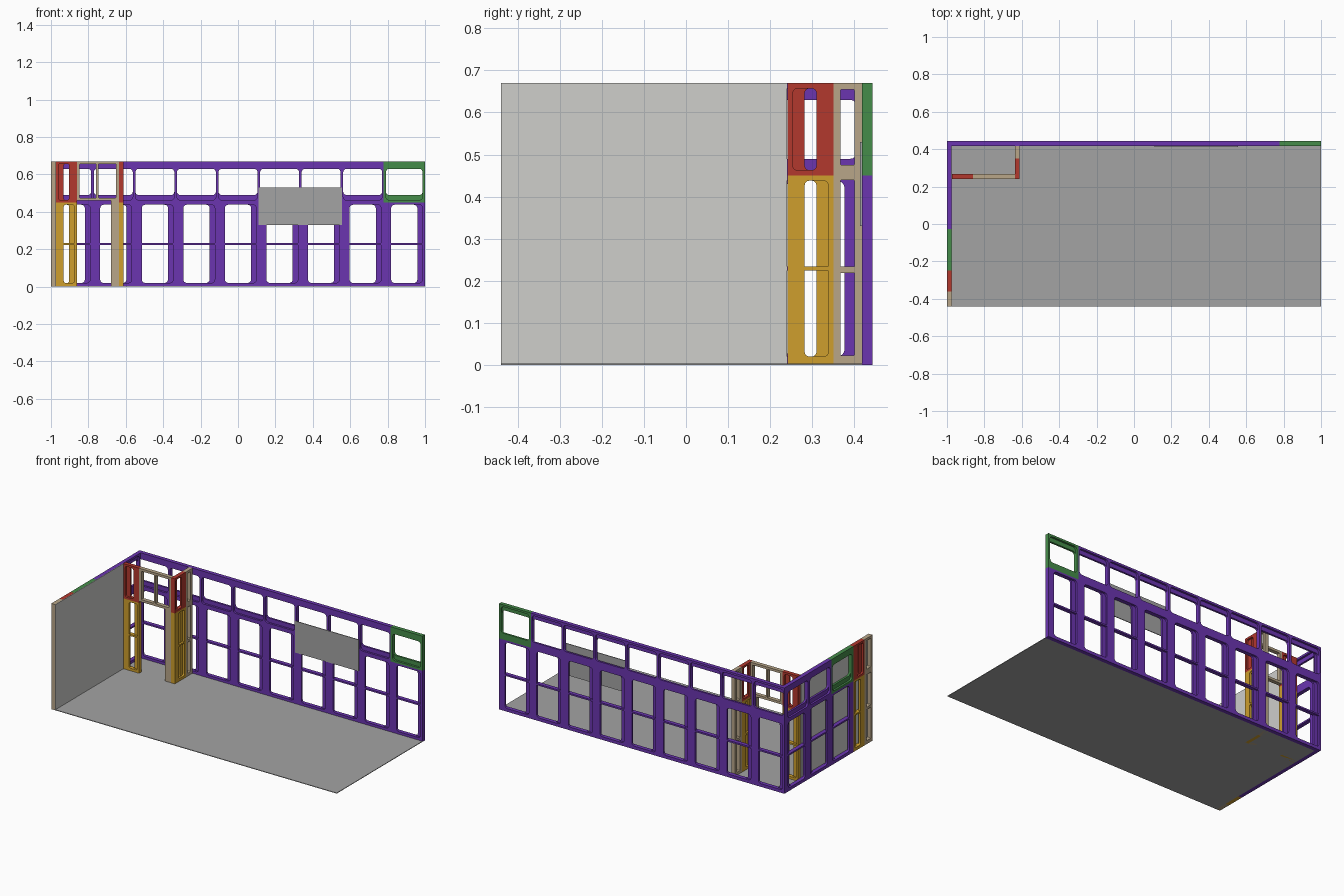
import bpy, bmesh, math
from mathutils import Vector

if "Cube" in bpy.data.objects:
    bpy.data.objects.remove(bpy.data.objects["Cube"], do_unlink=True)


def material(name, r, g, b):
    m = bpy.data.materials.new(name)
    m.use_nodes = True
    m.diffuse_color = (r, g, b, 1)
    m.node_tree.nodes["Principled BSDF"].inputs["Base Color"].default_value = (r, g, b, 1)
    return m


PURPLE = material("purple", .147, .036, .434)
GREEN = material("green", .06, .264, .068)
RED = material("red", .45, .04, .027)
YELLOW = material("ochre yellow", .62, .345, .027)
TAN = material("tan", .48, .38, .25)
GREY = material("grey", .37, .37, .37)
PALE = material("pale grey", .62, .62, .6)


def finish(bm, name, mat):
    bmesh.ops.recalc_face_normals(bm, faces=bm.faces)
    me = bpy.data.meshes.new(name)
    bm.to_mesh(me)
    bm.free()
    me.materials.append(mat)
    ob = bpy.data.objects.new(name, me)
    bpy.context.scene.collection.objects.link(ob)
    return ob


def add_box(bm, lo, hi):
    lo, hi = Vector(lo), Vector(hi)
    verts = bmesh.ops.create_cube(bm, size=1)["verts"]
    for v in verts:
        v.co = (lo + hi) / 2 + v.co * (hi - lo)


def box(name, mat, lo, hi):
    bm = bmesh.new()
    add_box(bm, lo, hi)
    return finish(bm, name, mat)


def rounded(u0, u1, z0, z1, r, steps=4):
    """Outline of a rectangle with rounded corners."""
    pts = []
    corners = ((u1 - r, z1 - r), (u0 + r, z1 - r), (u0 + r, z0 + r), (u1 - r, z0 + r))
    for k, (cu, cz) in enumerate(corners):
        for i in range(steps + 1):
            a = math.pi / 2 * (k + i / steps)
            pts.append((cu + r * math.cos(a), cz + r * math.sin(a)))
    return pts


def add_layer(place, bm, outline, holes, v0, v1):
    """Flat sheet with holes, given thickness from v0 to v1."""
    edges = []
    for loop in [outline] + holes:
        vs = [bm.verts.new(place(u, v0, z)) for u, z in loop]
        edges += [bm.edges.new((vs[i - 1], vs[i])) for i in range(len(vs))]
    normal = place(0, 1, 0)
    filled = bmesh.ops.triangle_fill(bm, edges=edges, use_beauty=True, normal=normal)
    faces = [g for g in filled["geom"] if isinstance(g, bmesh.types.BMFace)]
    out = bmesh.ops.extrude_face_region(bm, geom=faces, use_keep_orig=True)
    moved = [g for g in out["geom"] if isinstance(g, bmesh.types.BMVert)]
    bmesh.ops.translate(bm, vec=normal * (v1 - v0), verts=moved)


def frame(name, mat, axis, u, z, v, near, far, bar=None, r=.018):
    """Panel along an axis; near and far sheets have their own openings."""
    def place(a, b, c):
        return Vector((a, b, c)) if axis == "x" else Vector((b, a, c))
    bm = bmesh.new()
    outline = [(u[0], z[0]), (u[1], z[0]), (u[1], z[1]), (u[0], z[1])]
    mid = (v[0] + v[1]) / 2
    for holes, a, b in ((near, v[0], mid), (far, mid, v[1])):
        add_layer(place, bm, outline, [rounded(*h, r) for h in holes], a, b)
    if bar:
        h = near[0]
        lo, hi = min(h[0], far[0][0]), max(h[1], far[0][1])
        for a, b, s in ((v[0], mid, h), (mid, v[1], far[0])):
            add_box(bm, place(s[0], a, bar[0]), place(s[1], b, bar[1]))
    return finish(bm, name, mat)


H, SPLIT, DEPTH = .67, .45, .025
PITCH = 2 / 9
THIN, WIDE = .013, .041
LOW, HIGH = (0, SPLIT), (SPLIT, H)
BAR = (.224, .234)


def lower_panel(name, mat, axis, u0, u1, v, flip=False, r=.018):
    a = [(u0 + WIDE, u1 - THIN, .02, .438)]
    b = [(u0 + THIN, u1 - WIDE, .02, .438)]
    if flip:
        a, b = b, a
    return frame(name, mat, axis, (u0, u1), LOW, v, a, b, BAR, r)


def upper_panel(name, mat, axis, u0, u1, v, count=1, rim=THIN):
    step = (u1 - u0) / count
    spans = [(u0 + i * step + rim, u0 + (i + 1) * step - rim) for i in range(count)]
    a = [(s, e, .463, .63) for s, e in spans]
    b = [(s, e, .49, .657) for s, e in spans]
    return frame(name, mat, axis, (u0, u1), HIGH, v, a, b)


def narrow_upper(name, mat, axis, u0, u1, v, flip=False):
    a = [(u0 + THIN, u1 - WIDE, .463, .657)]
    b = [(u0 + WIDE, u1 - THIN, .463, .657)]
    if flip:
        a, b = b, a
    return frame(name, mat, axis, (u0, u1), HIGH, v, a, b, None, .011)


# Floor and sheets
box("floor", GREY, (-.975, -.44, 0), (1, .418, .004))
box("left_wall_lining", PALE, (-.975, -.44, .004), (-.972, .24, H))
box("wall_screen", GREY, (.11, .413, .33), (.555, .418, .53))

# Back wall
BACK = (.418, .443)
for i in range(9):
    lower_panel(f"back_lower_panel_{i + 1}", PURPLE, "x", -1 + i * PITCH, -1 + (i + 1) * PITCH, BACK)
upper_panel("back_upper_panels", PURPLE, "x", -1, 1 - PITCH, BACK, 8, .007)
upper_panel("back_upper_end_panel", GREEN, "x", 1 - PITCH, 1, BACK)

# Left wall
LEFT = (-1, -.975)
for i in range(3):
    top = .418 - i * PITCH
    lower_panel(f"left_lower_panel_{i + 1}", PURPLE, "y", top - PITCH, top, LEFT)
y1 = .418 - 2 * PITCH
y2 = y1 - PITCH
y3 = y2 - PITCH / 2
upper_panel("left_upper_panels", PURPLE, "y", y1, .418, LEFT, 2, .01)
upper_panel("left_upper_middle_panel", GREEN, "y", y2, y1, LEFT)
lower_panel("left_lower_narrow_panel", YELLOW, "y", y3, y2, LEFT, False, .011)
narrow_upper("left_upper_narrow_panel", RED, "y", y3, y2, LEFT)


def tan_post(name, u0, u1, v):
    lo, hi = u0 + .016, u1 - .018
    low = [(lo, hi, .022, .44)]
    high = [(lo, hi, .475, .655)]
    frame(name + "_lower", TAN, "y", (u0, u1), LOW, v, low, low, (.218, .234), .003)
    frame(name + "_upper", TAN, "y", (u0, u1), HIGH, v, high, high, None, .003)


tan_post("left_wall_end_post", -.44, y3, LEFT)

# Corner booth: front post, side post and filler
FRONT = (.241, .266)
SIDE = (-.637, -.612)
lower_panel("booth_front_lower", YELLOW, "x", -.973, -.862, FRONT, False, .011)
narrow_upper("booth_front_upper", RED, "x", -.973, -.862, FRONT)
lower_panel("booth_side_lower", YELLOW, "y", .241, .351, SIDE, True, .011)
narrow_upper("booth_side_upper", RED, "y", .241, .351, SIDE, True)
tan_post("booth_side_filler", .351, .418, SIDE)

# Booth doorway: jamb and window above
box("booth_door_jamb", TAN, (-.68, FRONT[0], 0), (SIDE[0], FRONT[1], .46))
panes = [(-.847, -.758, .475, .655), (-.746, -.652, .475, .655)]
frame("booth_door_window", TAN, "x", (-.862, SIDE[0]), (.46, H), FRONT, panes, panes, None, .003)
